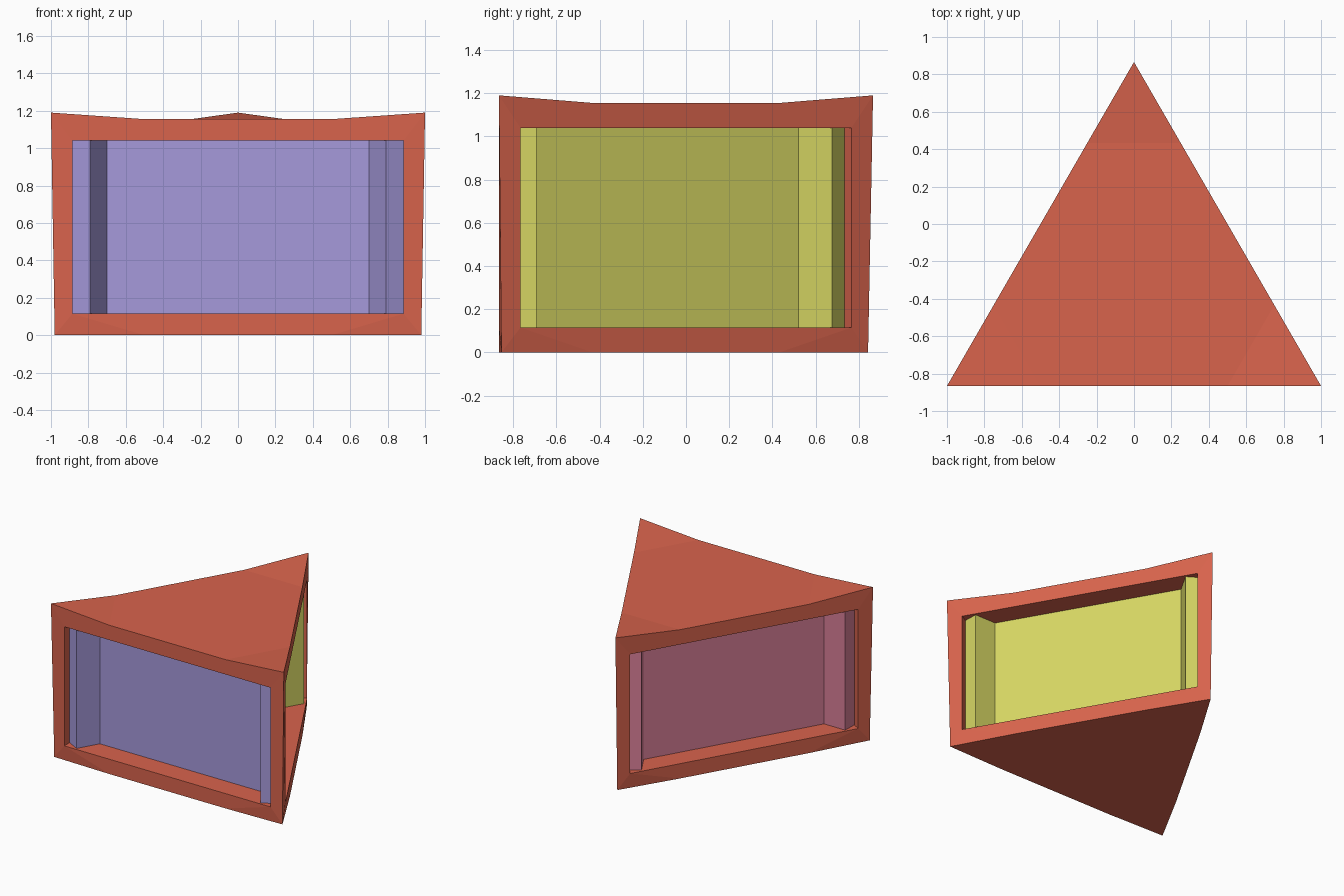
import bpy, bmesh
from math import radians, sqrt
from mathutils import Vector, Matrix

if "Cube" in bpy.data.objects:
    bpy.data.objects.remove(bpy.data.objects["Cube"])

APOTHEM, CENTRE_Y = 1 / sqrt(3), -sqrt(3) / 2 + 1 / sqrt(3)
TOP, RIM, LOW, HIGH = 1.19, 1.155, 0.115, 1.04   # heights
W = 0.885                                        # half width of each opening

# recess outline (position along side, depth): outer strip, ridge, sloped wall, back
RECESS = [(-W, 0.066), (-0.79, 0.015), (-0.7, 0.172),
          (0.7, 0.172), (0.79, 0.015), (W, 0.066)]


def point(side, s, depth, z):
    """Point on one of the three sides, from distance along, depth and height."""
    p = Matrix.Rotation(radians(120 * side), 3, 'Z') @ Vector((s, depth - APOTHEM, z))
    return p + Vector((0, CENTRE_Y, 0))


def material(name, rgb):
    m = bpy.data.materials.new(name)
    m.diffuse_color = (*rgb, 1)
    m.use_nodes = True
    m.node_tree.nodes["Principled BSDF"].inputs["Base Color"].default_value = m.diffuse_color
    return m


def make_object(name, polygons, mat):
    bm = bmesh.new()
    for poly in polygons:
        bm.faces.new([bm.verts.new(p) for p in poly])
    bmesh.ops.remove_doubles(bm, verts=bm.verts, dist=0.0005)
    mesh = bpy.data.meshes.new(name)
    bm.to_mesh(mesh)
    bm.free()
    mesh.materials.append(mat)
    bpy.context.collection.objects.link(bpy.data.objects.new(name, mesh))


frame = []
top_mid, bottom_mid = [], []
panels = [("front_panel", (0.38, 0.32, 0.71)),
          ("right_panel", (0.67, 0.67, 0.125)),
          ("left_panel", (0.69, 0.21, 0.31))]

for side, (name, colour) in enumerate(panels):
    def P(s, d, z):
        return point(side, s, d, z)

    # outer border: raised top corners, bottom corners pulled in
    tl, t1, t2, tr = P(-1, 0, TOP), P(-.5, 0, RIM), P(.5, 0, RIM), P(1, 0, TOP)
    bl, b1, b2, br = P(-.98, .0115, 0), P(-.5, 0, 0), P(.5, 0, 0), P(.98, .0115, 0)
    otl, otr, obl, obr = P(-W, 0, HIGH), P(W, 0, HIGH), P(-W, 0, LOW), P(W, 0, LOW)
    frame += [[tl, otl, t1], [t1, otl, otr, t2], [t2, otr, tr],
              [bl, b1, obl], [b1, b2, obr, obl], [b2, br, obr],
              [tl, bl, obl, otl], [br, tr, otr, obr]]

    # opening walls, sill and ceiling
    d = RECESS[0][1]
    frame += [[obl, P(-W, d, LOW), P(-W, d, HIGH), otl],
              [otr, P(W, d, HIGH), P(W, d, LOW), obr]]
    outline = [(-W, 0), (W, 0)] + RECESS[::-1]
    frame.append([P(s, e, LOW) for s, e in outline])
    frame.append([P(s, e, HIGH) for s, e in reversed(outline)])

    # lifted corner of the top
    frame.append([t2, tr, point((side + 1) % 3, -.5, 0, RIM)])
    top_mid += [t1, t2]
    bottom_mid += [b1, b2, br]

    # coloured folded panel at the back of the recess
    make_object(name, [[P(*a, LOW), P(*b, LOW), P(*b, HIGH), P(*a, HIGH)]
                       for a, b in zip(RECESS, RECESS[1:])],
                material(name + "_colour", colour))

# flat top centre and base
frame += [top_mid, bottom_mid[::-1]]
make_object("frame", frame, material("frame_red", (0.69, 0.126, 0.073)))
